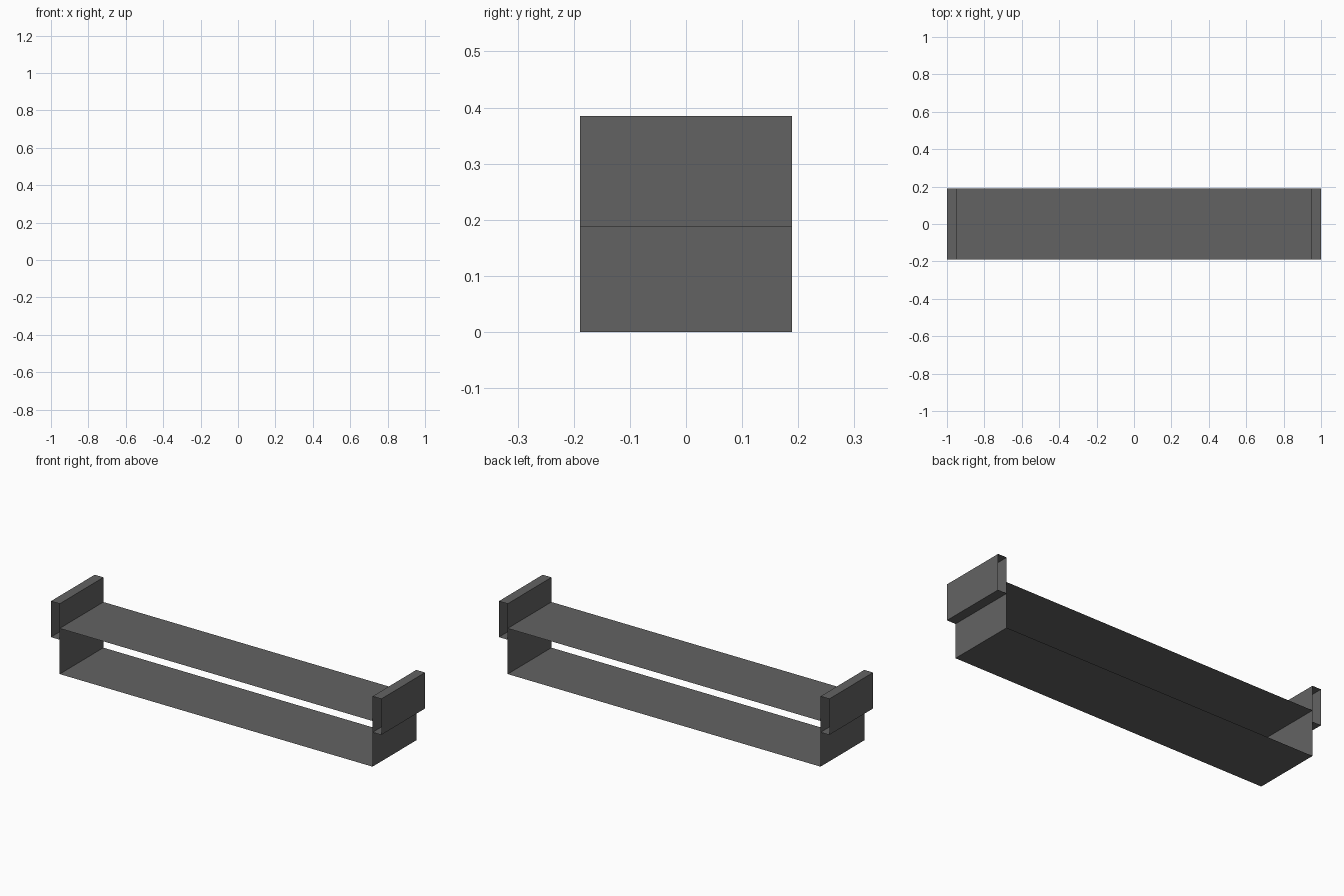
import bpy, bmesh

if "Cube" in bpy.data.objects:
    bpy.data.objects.remove(bpy.data.objects["Cube"])

HALF_DEPTH = 0.189
WALL, ARM = 0.947, 1.0
LEDGE, SEAT, TOP = 0.188, 0.25, 0.385

dark = bpy.data.materials.new("dark_grey")
dark.diffuse_color = (0.124, 0.124, 0.124, 1)
dark.use_nodes = True
dark.node_tree.nodes["Principled BSDF"].inputs["Base Color"].default_value = dark.diffuse_color


def strip(name, profile):
    """Sweep an open (x, z) line front to back as a thin sheet."""
    bm = bmesh.new()
    rows = [[bm.verts.new((x, y, z)) for x, z in profile] for y in (-HALF_DEPTH, HALF_DEPTH)]
    for i in range(len(profile) - 1):
        bm.faces.new((rows[0][i], rows[0][i + 1], rows[1][i + 1], rows[1][i]))
    mesh = bpy.data.meshes.new(name)
    bm.to_mesh(mesh)
    bm.free()
    mesh.materials.append(dark)
    obj = bpy.data.objects.new(name, mesh)
    bpy.context.collection.objects.link(obj)


# Floor and seat panels
strip("floor", [(WALL, 0), (-WALL, 0)])
strip("seat", [(-WALL, SEAT), (WALL, SEAT)])

# Side walls and the hollow arms outside them, open at front and back
for side, s in (("right", 1), ("left", -1)):
    strip(side + "_wall", [(s * WALL, 0), (s * WALL, LEDGE), (s * WALL, SEAT), (s * WALL, TOP)])
    strip(side + "_arm", [(s * WALL, LEDGE), (s * ARM, LEDGE), (s * ARM, TOP), (s * WALL, TOP)])
